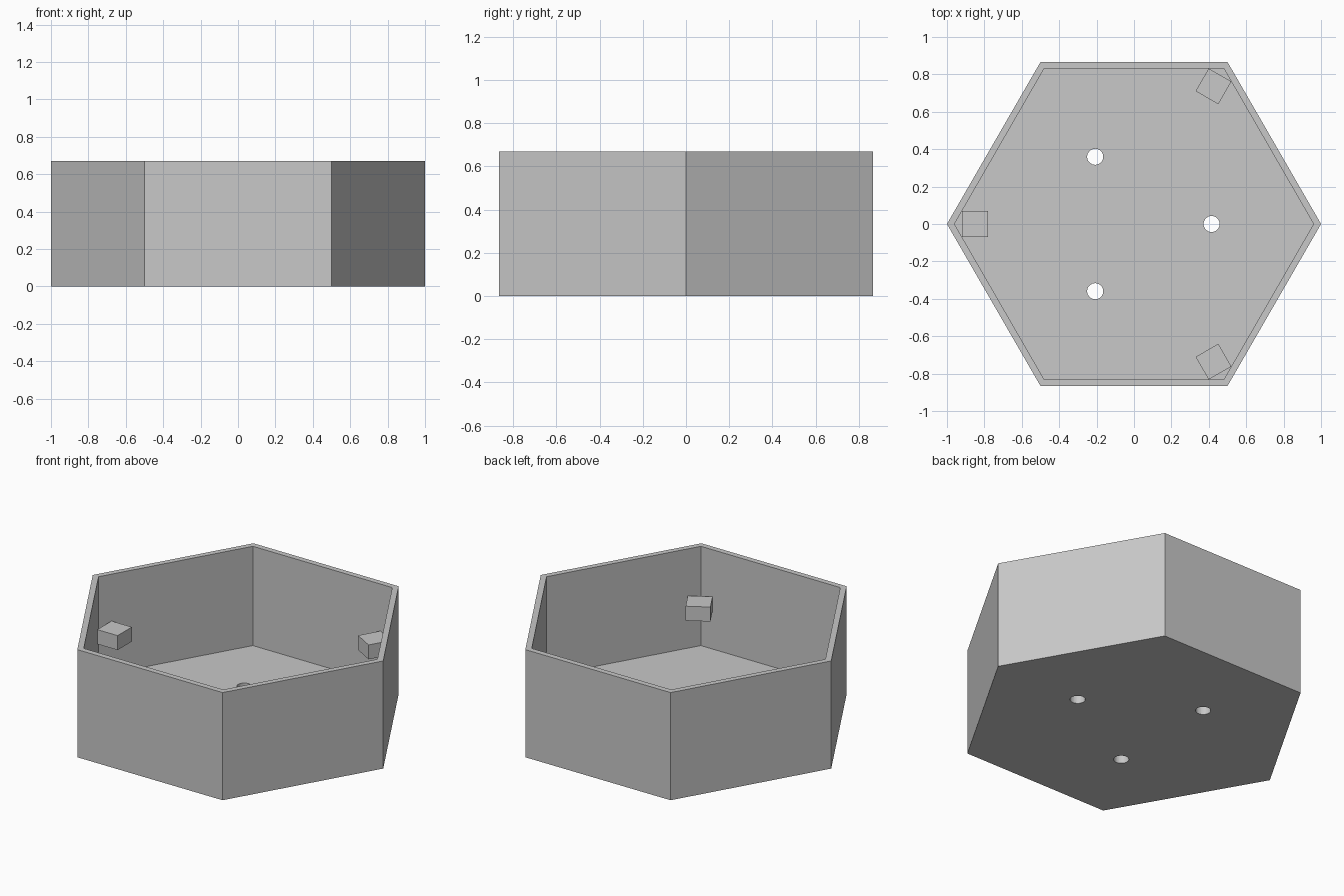
import bpy
from math import cos, sin, radians

old = bpy.data.objects.get("Cube")
if old:
    bpy.data.objects.remove(old, do_unlink=True)

HEIGHT, FLOOR = 0.67, 0.052
OUTER, INNER = 1.0, 0.96

grey = bpy.data.materials.new("light grey")
grey.use_nodes = True
grey.diffuse_color = (0.58, 0.58, 0.58, 1)
grey.node_tree.nodes["Principled BSDF"].inputs["Base Color"].default_value = grey.diffuse_color


def prism(name, sides, radius, z0, z1, x=0, y=0):
    """Upright prism with its first corner pointing along +x."""
    mesh = bpy.data.meshes.new(name)
    ring = [(x + radius * cos(radians(360 * i / sides)),
             y + radius * sin(radians(360 * i / sides))) for i in range(sides)]
    verts = [(px, py, z) for z in (z0, z1) for px, py in ring]
    faces = [tuple(reversed(range(sides))), tuple(range(sides, 2 * sides))]
    for i in range(sides):
        j = (i + 1) % sides
        faces.append((i, j, j + sides, i + sides))
    mesh.from_pydata(verts, [], faces)
    mesh.materials.append(grey)
    obj = bpy.data.objects.new(name, mesh)
    bpy.context.collection.objects.link(obj)
    return obj


def cut(target, cutter):
    mod = target.modifiers.new("cut", "BOOLEAN")
    mod.operation = "DIFFERENCE"
    mod.solver = "EXACT"
    mod.object = cutter
    bpy.context.view_layer.objects.active = target
    bpy.ops.object.modifier_apply(modifier=mod.name)
    bpy.data.objects.remove(cutter, do_unlink=True)


# Hexagonal tray with a hollow inside
tray = prism("hexagonal_tray", 6, OUTER, 0, HEIGHT)
cut(tray, prism("hollow_cutter", 6, INNER, FLOOR, HEIGHT + 0.2))

# Three round holes through the floor
for angle in (0, 120, 240):
    a = radians(angle)
    cut(tray, prism("hole_cutter", 32, 0.043, -0.1, FLOOR + 0.1,
                    0.415 * cos(a), 0.415 * sin(a)))

# Support blocks in every second corner
for name, angle in (("back_left", 60), ("right", 180), ("front_left", 300)):
    a = radians(angle)
    bpy.ops.mesh.primitive_cube_add(
        size=1, location=(0.85 * cos(a), 0.85 * sin(a), 0.333), rotation=(0, 0, a))
    block = bpy.context.object
    block.name = name + "_support_block"
    block.scale = (0.14, 0.14, 0.09)
    block.data.materials.append(grey)
